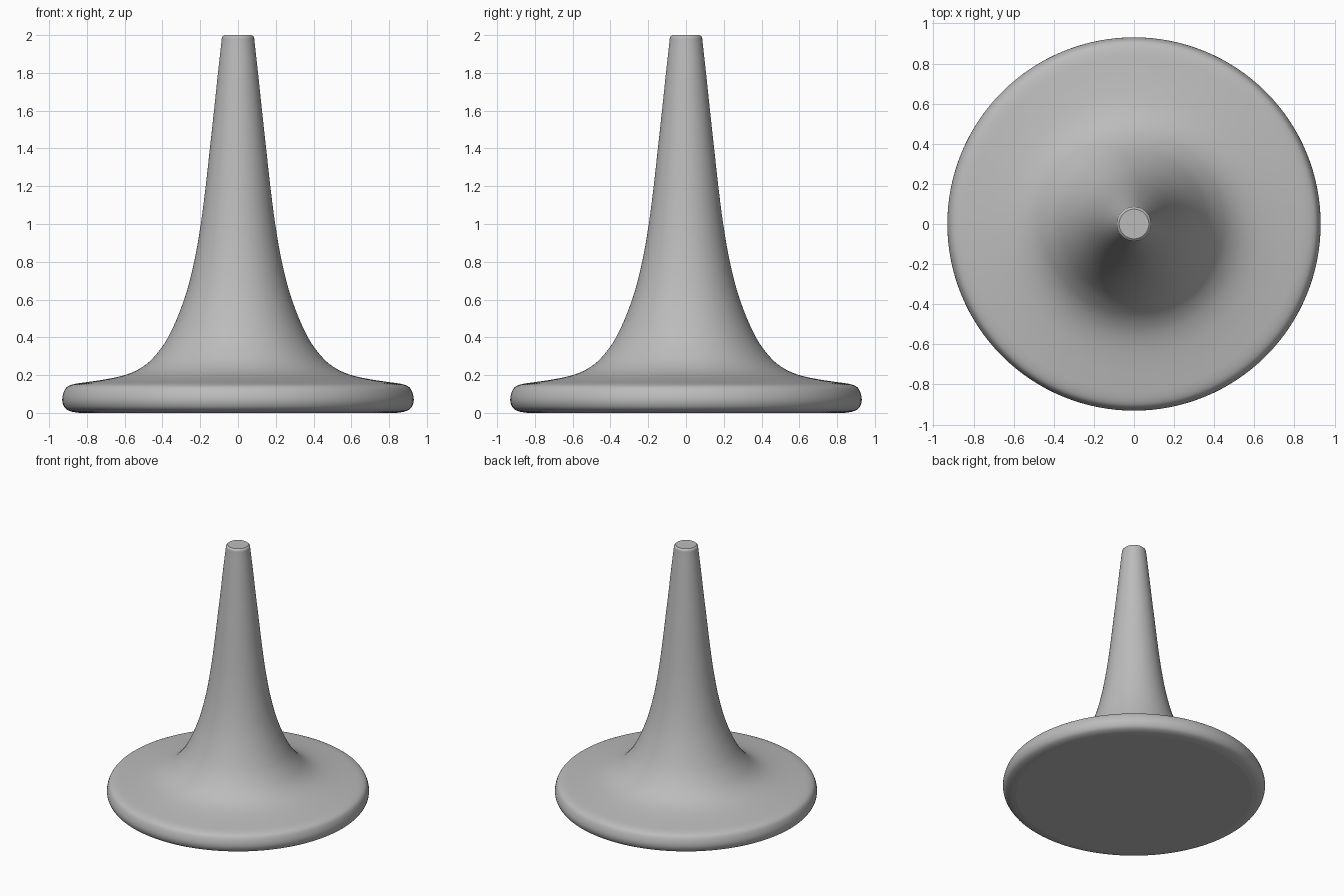
import bpy, bmesh, math
from mathutils import Vector

cube = bpy.data.objects.get("Cube")
if cube:
    bpy.data.objects.remove(cube, do_unlink=True)

SEGMENTS = 128
STEPS = 4

# Half outline (radius, height) from the underside rim up to the tip
OUTLINE = [
    (0.84, 0.0), (0.885, 0.008), (0.915, 0.025), (0.93, 0.06), (0.926, 0.1),
    (0.908, 0.135), (0.87, 0.152), (0.8, 0.163), (0.7, 0.178), (0.6, 0.2),
    (0.52, 0.234), (0.45, 0.29), (0.37, 0.4), (0.285, 0.6), (0.232, 0.8),
    (0.197, 1.0), (0.171, 1.2), (0.149, 1.4), (0.127, 1.6), (0.106, 1.8),
    (0.087, 1.97), (0.084, 1.99), (0.074, 2.0),
]


def smooth_path(points):
    """Catmull-Rom curve through the points, with chord-based tangents."""
    pts = [Vector(p) for p in points]
    dist = [0.0]
    for a, b in zip(pts, pts[1:]):
        dist.append(dist[-1] + (b - a).length)
    last = len(pts) - 1
    slopes = []
    for i in range(last + 1):
        lo, hi = max(i - 1, 0), min(i + 1, last)
        slopes.append((pts[hi] - pts[lo]) / (dist[hi] - dist[lo]))
    path = []
    for i in range(last):
        span = dist[i + 1] - dist[i]
        for k in range(STEPS):
            t = k / STEPS
            s = 1 - t
            path.append(pts[i] * (s * s * (1 + 2 * t))
                        + slopes[i] * (span * t * s * s)
                        + pts[i + 1] * (t * t * (1 + 2 * s))
                        - slopes[i + 1] * (span * t * t * s))
    path.append(pts[-1])
    return path


# Lathe the outline into rings, then close both ends
bm = bmesh.new()
rings = []
for r, z in smooth_path(OUTLINE):
    z = min(max(z, 0), 2)
    rings.append([bm.verts.new((r * math.cos(a), r * math.sin(a), z))
                  for a in (math.tau * i / SEGMENTS for i in range(SEGMENTS))])
for low, high in zip(rings, rings[1:]):
    for i in range(SEGMENTS):
        j = (i + 1) % SEGMENTS
        bm.faces.new((low[i], low[j], high[j], high[i]))
bm.faces.new(list(reversed(rings[0])))
bm.faces.new(rings[-1])
bmesh.ops.recalc_face_normals(bm, faces=bm.faces)

mesh = bpy.data.meshes.new("flared_stand")
bm.to_mesh(mesh)
bm.free()
stand = bpy.data.objects.new("flared_stand", mesh)
bpy.context.collection.objects.link(stand)

# Plain grey finish
grey = bpy.data.materials.new("plain_grey")
grey.use_nodes = True
colour = (0.5, 0.5, 0.5, 1)
grey.diffuse_color = colour
grey.node_tree.nodes["Principled BSDF"].inputs["Base Color"].default_value = colour
mesh.materials.append(grey)

# Smooth sides with flat end caps
bpy.ops.object.select_all(action="DESELECT")
stand.select_set(True)
bpy.context.view_layer.objects.active = stand
bpy.ops.object.shade_smooth_by_angle(angle=math.radians(35))
for face in mesh.polygons:
    if len(face.vertices) > 4:
        face.use_smooth = False
